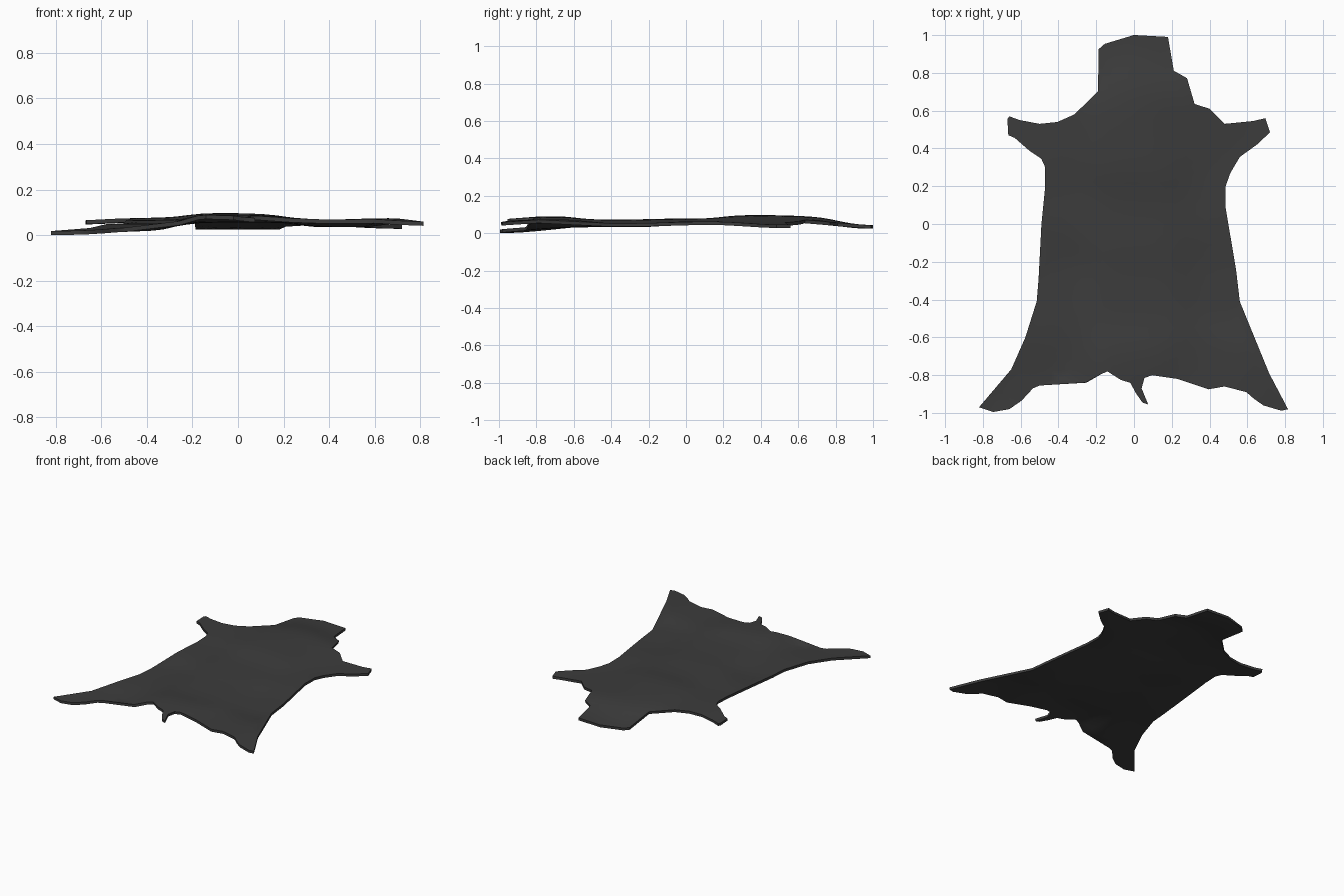
import bpy, bmesh, math
from mathutils import Vector
from mathutils.geometry import delaunay_2d_cdt

if "Cube" in bpy.data.objects:
    bpy.data.objects.remove(bpy.data.objects["Cube"])

THICK = 0.018

# Outline of the hide, clockwise from the nose
right_side = [(0, 1), (.18, .99), (.21, .81), (.28, .77), (.32, .635), (.4, .61), (.48, .53),
              (.63, .545), (.695, .56), (.72, .485), (.65, .42), (.56, .355), (.51, .27),
              (.485, .2), (.485, .085), (.54, -.24), (.56, -.41), (.715, -.79), (.815, -.98),
              (.78, -.988), (.685, -.96), (.635, -.925), (.595, -.89), (.48, -.86), (.395, -.875),
              (.23, -.82), (.095, -.8)]
tail = [(.055, -.815), (.04, -.87), (.075, -.955), (.045, -.945), (.01, -.895), (-.02, -.84)]
left_side = [(-.07, -.825), (-.14, -.78), (-.175, -.795), (-.255, -.84), (-.5, -.855),
             (-.535, -.87), (-.595, -.935), (-.66, -.98), (-.745, -.995), (-.82, -.97),
             (-.65, -.77), (-.575, -.6), (-.515, -.41), (-.505, -.29), (-.49, 0), (-.47, .2),
             (-.47, .3), (-.49, .345), (-.55, .385), (-.63, .455), (-.665, .47), (-.67, .555),
             (-.66, .57), (-.605, .55), (-.5, .53), (-.405, .54), (-.315, .58), (-.19, .7),
             (-.187, .925), (-.155, .953)]

# Spots where the gentle folds rise and sink: x, y, height
folds = [(0, 1, .033), (-.18, .95, .033), (.18, .97, .033), (0, .7, .085), (0, .4, .09),
         (.3, .5, .068), (.7, .52, .037), (.5, .45, .042), (-.45, .45, .07), (-.66, .52, .055),
         (-.45, .1, .06), (.48, .1, .055), (0, 0, .07), (-.5, -.3, .042), (.54, -.3, .045),
         (0, -.4, .065), (0, -.8, .088), (.06, -.95, .06), (-.55, -.6, .045), (-.5, -.84, .028),
         (-.82, -.98, .009), (-.66, -.9, .012), (.4, -.85, .06), (.7, -.83, .07), (.8, -.98, .045)]


def height(x, y):
    total = weight = 0
    for fx, fy, fz in folds:
        w = math.exp(-((x - fx) ** 2 + (y - fy) ** 2) / (2 * .13 ** 2)) + 1e-9
        total, weight = total + w * fz, weight + w
    return total / weight


def inside(x, y, loop):
    hit = False
    for (ax, ay), (bx, by) in zip(loop, loop[1:] + loop[:1]):
        if (ay > y) != (by > y) and x < ax + (y - ay) * (bx - ax) / (by - ay):
            hit = not hit
    return hit


def edge_gap(x, y, loop):
    p, gaps = Vector((x, y)), []
    for a, b in zip(loop, loop[1:] + loop[:1]):
        a, d = Vector(a), Vector(b) - Vector(a)
        t = max(0, min(1, (p - a).dot(d) / d.length_squared))
        gaps.append((p - a - d * t).length)
    return min(gaps)


# Fill the outline with a relaxed grid so the skin can bend
outline = (right_side + tail + left_side)[::-1]
n = len(outline)
step = .055
points = [Vector(p) for p in outline]
for i in range(-18, 19):
    for j in range(-18, 19):
        x, y = i * step, j * step
        if inside(x, y, outline) and edge_gap(x, y, outline) > .02:
            points.append(Vector((x, y)))
border = [(i, (i + 1) % n) for i in range(n)]
verts, _, faces, *_ = delaunay_2d_cdt(points, border, [list(range(n))], 1, 1e-5)

bm = bmesh.new()
bv = [bm.verts.new((v.x, v.y, height(v.x, v.y))) for v in verts]
for f in faces:
    bm.faces.new([bv[i] for i in f])
bmesh.ops.delete(bm, geom=[v for v in bm.verts if not v.link_faces], context='VERTS')
low = min(v.co.z for v in bm.verts)
for v in bm.verts:
    v.co.z += THICK / 2 - low
bm.normal_update()
if sum(f.normal.z for f in bm.faces) < 0:
    bmesh.ops.reverse_faces(bm, faces=bm.faces[:])
mesh = bpy.data.meshes.new("hide_rug")
bm.to_mesh(mesh)
bm.free()

# Hide rug with a thin cut edge
rug = bpy.data.objects.new("hide_rug", mesh)
bpy.context.collection.objects.link(rug)
solid = rug.modifiers.new("skin_thickness", 'SOLIDIFY')
solid.thickness = THICK
solid.offset = 0
bpy.context.view_layer.objects.active = rug
rug.select_set(True)
bpy.ops.object.modifier_apply(modifier=solid.name)
bpy.ops.object.shade_smooth_by_angle(angle=math.radians(40))

# Dark fur colour
fur = bpy.data.materials.new("dark_fur")
fur.diffuse_color = (.045, .045, .045, 1)
fur.use_nodes = True
fur.node_tree.nodes["Principled BSDF"].inputs["Base Color"].default_value = fur.diffuse_color
rug.data.materials.append(fur)
